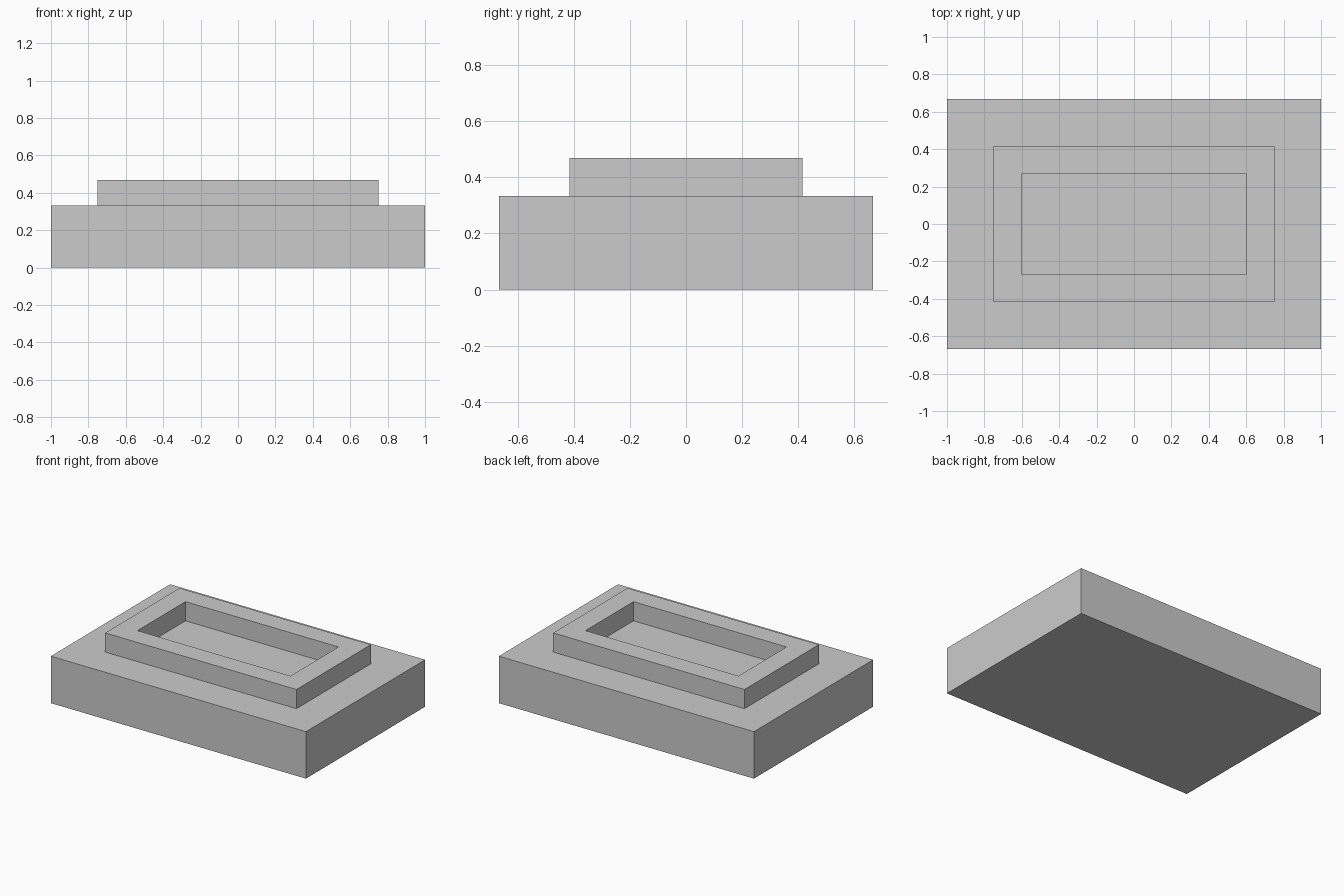
import bpy
import bmesh
from math import copysign

# Remove the default cube
cube = bpy.data.objects.get("Cube")
if cube:
    bpy.data.objects.remove(cube, do_unlink=True)

# Single matte grey
grey = bpy.data.materials.new("plain_grey")
grey.use_nodes = True
colour = (0.6, 0.6, 0.6, 1)
grey.diffuse_color = colour
grey.node_tree.nodes["Principled BSDF"].inputs["Base Color"].default_value = colour

# Half sizes of the base, the rim and the recess, and the two levels
BASE, RIM, RECESS = (1.0, 0.667), (0.75, 0.416), (0.6, 0.269)
BASE_TOP, RIM_TOP = 0.333, 0.469

# Base slab
bm = bmesh.new()
bmesh.ops.create_cube(bm, size=1)
for v in bm.verts:
    v.co.x *= BASE[0] * 2
    v.co.y *= BASE[1] * 2
    v.co.z = (v.co.z + 0.5) * BASE_TOP
bm.normal_update()


def inset_to(face, half_size):
    """Inset a face to a centred rectangle and return the band around it."""
    band = bmesh.ops.inset_region(bm, faces=[face], thickness=0.1)["faces"]
    for v in face.verts:
        v.co.x = copysign(half_size[0], v.co.x)
        v.co.y = copysign(half_size[1], v.co.y)
    bm.normal_update()
    return band


# Mark out the rim and the recess on the top, then raise the rim
top = max(bm.faces, key=lambda f: f.calc_center_median().z)
inset_to(top, RIM)
rim = inset_to(top, RECESS)
raised = bmesh.ops.extrude_face_region(bm, geom=rim)["geom"]
bmesh.ops.delete(bm, geom=rim, context="FACES_ONLY")
for v in raised:
    if isinstance(v, bmesh.types.BMVert):
        v.co.z = RIM_TOP
bmesh.ops.recalc_face_normals(bm, faces=bm.faces)

mesh = bpy.data.meshes.new("stepped_block")
bm.to_mesh(mesh)
bm.free()
mesh.materials.append(grey)
block = bpy.data.objects.new("stepped_block_with_recess", mesh)
bpy.context.collection.objects.link(block)
